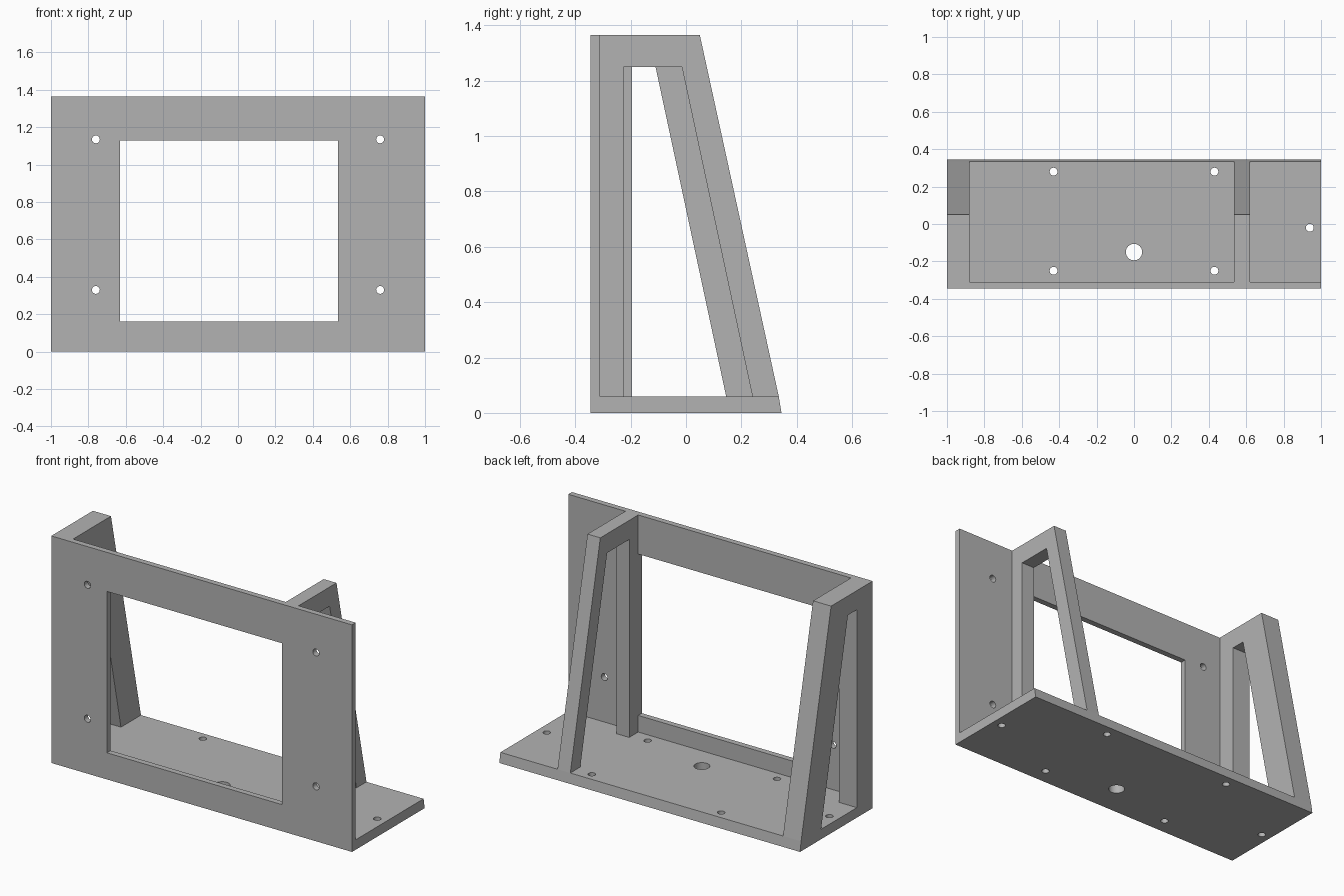
import bpy
import bmesh
from math import radians
from mathutils import Matrix, Vector

cube = bpy.data.objects.get("Cube")
if cube:
    bpy.data.objects.remove(cube, do_unlink=True)

grey = bpy.data.materials.new("plain grey")
grey.use_nodes = True
colour = (0.45, 0.45, 0.45, 1)
grey.diffuse_color = colour
grey.node_tree.nodes["Principled BSDF"].inputs["Base Color"].default_value = colour

# Overall dimensions
LEFT, RIGHT = -1.0, 1.0
FRONT, BACK = -0.345, 0.345
PLATE_BACK = -0.31
BASE_TOP, TOP = 0.06, 1.365
BASE_BACK = 0.335      # back edge of the base's upper face
SCREW_R, CABLE_R = 0.021, 0.044


def finish(name, bm):
    bmesh.ops.recalc_face_normals(bm, faces=bm.faces)
    mesh = bpy.data.meshes.new(name)
    bm.to_mesh(mesh)
    bm.free()
    mesh.materials.append(grey)
    obj = bpy.data.objects.new(name, mesh)
    bpy.context.collection.objects.link(obj)
    return obj


def side_prism(name, profile, x0, x1):
    """Extrude a (y, z) side profile from x0 to x1."""
    bm = bmesh.new()
    face = bm.faces.new([bm.verts.new((x0, y, z)) for y, z in profile])
    geom = bmesh.ops.extrude_face_region(bm, geom=[face])["geom"]
    verts = [g for g in geom if isinstance(g, bmesh.types.BMVert)]
    bmesh.ops.translate(bm, verts=verts, vec=(x1 - x0, 0, 0))
    return finish(name, bm)


def add_box(bm, low, high):
    low, high = Vector(low), Vector(high)
    matrix = Matrix.Translation((low + high) / 2) @ Matrix.Diagonal((*(high - low), 1))
    bmesh.ops.create_cube(bm, size=1, matrix=matrix)


def add_drill(bm, centre, radius, turn=Matrix()):
    bmesh.ops.create_cone(bm, cap_ends=True, segments=32, radius1=radius, radius2=radius,
                          depth=0.3, matrix=Matrix.Translation(centre) @ turn)


def cut(obj, bm):
    """Subtract the cutter mesh, then smooth the hole walls only."""
    cutter = finish("cutter", bm)
    cutter.hide_render = True
    mod = obj.modifiers.new("cut", "BOOLEAN")
    mod.operation = "DIFFERENCE"
    mod.solver = "EXACT"
    mod.object = cutter
    bpy.ops.object.select_all(action="DESELECT")
    bpy.context.view_layer.objects.active = obj
    obj.select_set(True)
    bpy.ops.object.modifier_apply(modifier=mod.name)
    bpy.data.objects.remove(cutter, do_unlink=True)
    bpy.ops.object.shade_smooth_by_angle(angle=radians(30))


# Front plate with its window and four screw holes
plate = side_prism("front_plate", [(FRONT, 0), (PLATE_BACK, 0), (PLATE_BACK, TOP), (FRONT, TOP)],
                   LEFT, RIGHT)
bm = bmesh.new()
add_box(bm, (-0.63, -0.5, 0.16), (0.535, -0.2, 1.13))
for x in (-0.76, 0.76):
    for z in (0.33, 1.135):
        add_drill(bm, (x, PLATE_BACK, z), SCREW_R, Matrix.Rotation(radians(90), 4, "X"))
cut(plate, bm)

# Base with a sloped back edge, six screw holes and a cable hole
base = side_prism("base", [(PLATE_BACK, 0), (BACK, 0), (BASE_BACK, BASE_TOP), (PLATE_BACK, BASE_TOP)],
                  LEFT, RIGHT)
bm = bmesh.new()
for side in (-1, 1):
    for x, y in ((0.43, 0.28), (0.43, -0.25), (0.94, -0.02)):
        add_drill(bm, (side * x, y, 0), SCREW_R)
add_drill(bm, (0, -0.15, 0), CABLE_R)
cut(base, bm)


# Sloped braces: upright post, top beam and leaning back leg in one arch
def brace(name, x0, x1, post_back, leg_width):
    inner_top = 1.25
    leg_bottom = BASE_BACK - leg_width
    leg_top = leg_bottom - 0.255
    profile = [(PLATE_BACK, BASE_TOP), (PLATE_BACK, TOP), (0.05, TOP), (BASE_BACK, BASE_TOP),
               (leg_bottom, BASE_TOP), (leg_top, inner_top),
               (post_back, inner_top), (post_back, BASE_TOP)]
    side_prism(name, profile, x0, x1)


brace("right_brace", LEFT, -0.88, -0.195, 0.19)
brace("left_brace", 0.535, 0.62, -0.225, 0.095)
